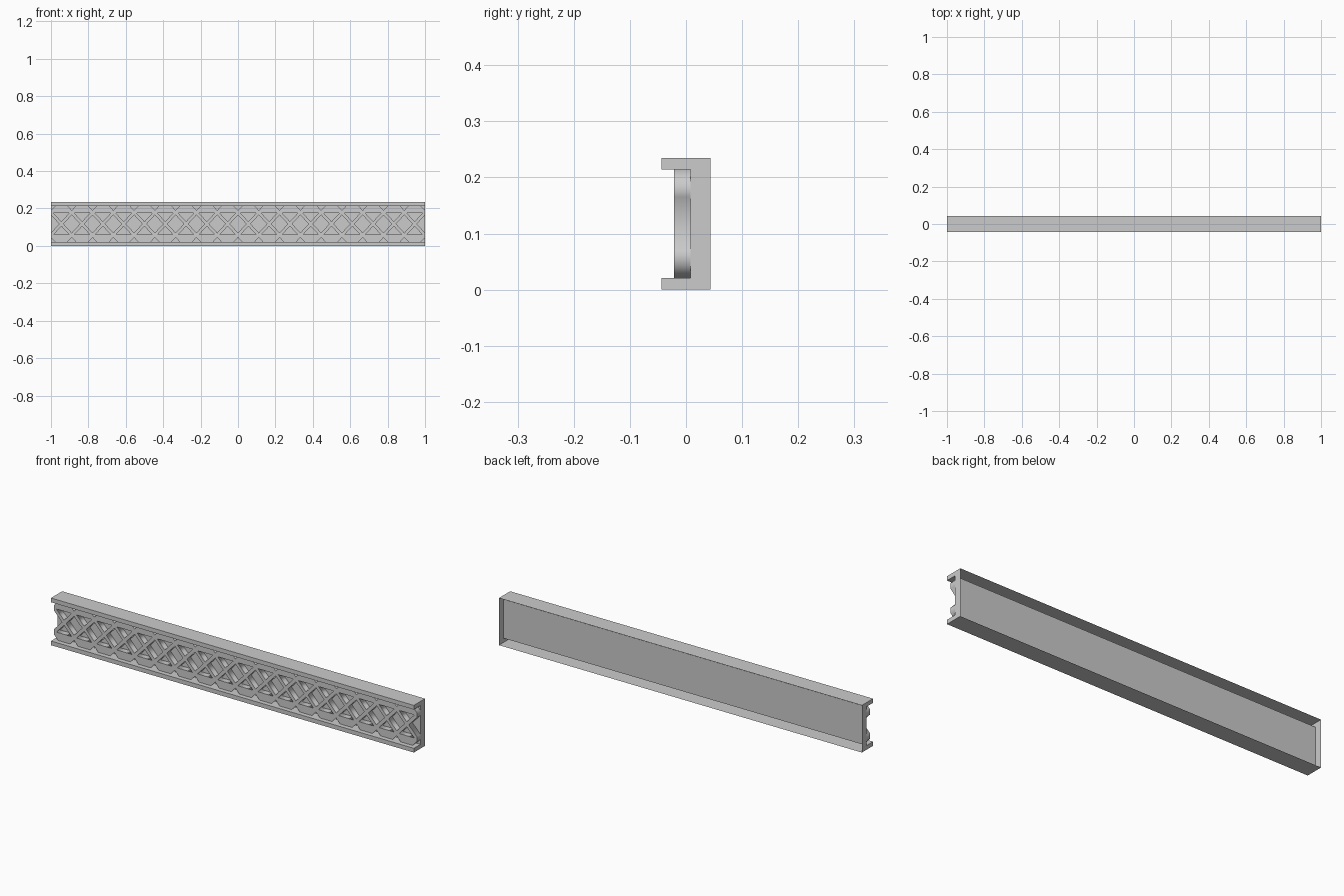
import bpy, bmesh
from mathutils import Matrix

if "Cube" in bpy.data.objects:
    bpy.data.objects.remove(bpy.data.objects["Cube"])

N = 18                      # lattice repeats along the beam
P = 2.0 / N                 # repeat length
H = 0.235                   # beam height
MID = H / 2
LIP = 0.021                 # flange thickness
Y_WEB, Y_LAT = 0.008, -0.021
K = (P / 2) / 0.06          # x run per unit of z along a diagonal bar


def link(name, bm):
    me = bpy.data.meshes.new(name)
    bm.to_mesh(me)
    bm.free()
    ob = bpy.data.objects.new(name, me)
    bpy.context.collection.objects.link(ob)
    return ob


# Channel shell: C profile along x with capped ends, open and hollow at the back
profile = [(0.044, 0), (-0.044, 0), (-0.044, LIP), (Y_WEB, LIP),
           (Y_WEB, H - LIP), (-0.044, H - LIP), (-0.044, H), (0.044, H)]
bm = bmesh.new()
left = [bm.verts.new((-1, y, z)) for y, z in profile]
right = [bm.verts.new((1, y, z)) for y, z in profile]
for i in range(len(profile) - 1):
    bm.faces.new((left[i], left[i + 1], right[i + 1], right[i]))
bm.faces.new(left[::-1])
bm.faces.new(right)
bmesh.ops.recalc_face_normals(bm, faces=bm.faces[:])
# Outer face at the bottom must point down
bm.faces.ensure_lookup_table()
if bm.faces[0].normal.z > 0:
    bmesh.ops.reverse_faces(bm, faces=bm.faces[:])
link("channel_shell", bm)

# Lattice outline: notched lower edge and half diamonds cut into both ends
D = 0.0475                  # half height of diamond openings
NOTCH = 0.024               # height of the small edge notches
lower = []
for k in range(N + 1):
    x = -1 + k * P
    if k > 0:
        lower.append((x - NOTCH * K, LIP))
    lower.append((x, LIP + NOTCH))
    if k < N:
        lower.append((x + NOTCH * K, LIP))
upper = [(x, H - z) for x, z in reversed(lower)]
end_r = [(1, MID - D), (1 - D * K, MID), (1, MID + D)]
end_l = [(-1, MID + D), (-1 + D * K, MID), (-1, MID - D)]
loops = [lower + end_r + upper + end_l]

# Openings: diamonds at each repeat, triangle pairs between them
for k in range(1, N):
    x = -1 + k * P
    loops.append([(x - D * K, MID), (x, MID - D), (x + D * K, MID), (x, MID + D)])
for k in range(N):
    x = -1 + (k + 0.5) * P
    for s in (-1, 1):
        loops.append([(x - 0.045 * K, MID + s * 0.0575),
                      (x + 0.045 * K, MID + s * 0.0575),
                      (x, MID + s * 0.0125)])

# Lattice panel: filled curve extruded out from the web
cu = bpy.data.curves.new("lattice_outline", 'CURVE')
cu.dimensions = '2D'
cu.fill_mode = 'BOTH'
cu.extrude = (Y_WEB - Y_LAT) / 2
for pts in loops:
    sp = cu.splines.new('POLY')
    sp.points.add(len(pts) - 1)
    for p, (x, z) in zip(sp.points, pts):
        p.co = (x, z, 0, 1)
    sp.use_cyclic_u = True
tmp = bpy.data.objects.new("lattice_outline", cu)
bpy.context.collection.objects.link(tmp)
bm = bmesh.new()
bm.from_mesh(tmp.to_mesh())
tmp.to_mesh_clear()
bpy.data.objects.remove(tmp)
bmesh.ops.remove_doubles(bm, verts=bm.verts[:], dist=1e-5)
bm.transform(Matrix.Translation((0, (Y_WEB + Y_LAT) / 2, 0)) @ Matrix.Rotation(1.5707963, 4, 'X'))
bmesh.ops.recalc_face_normals(bm, faces=bm.faces[:])
# Remove the hidden side that lies against the web
back = [f for f in bm.faces if all(abs(v.co.y - Y_WEB) < 1e-4 for v in f.verts)]
bmesh.ops.delete(bm, geom=back, context='FACES_ONLY')
bmesh.ops.dissolve_limit(bm, angle_limit=0.01, verts=bm.verts[:], edges=bm.edges[:])
link("lattice_panel", bm)
